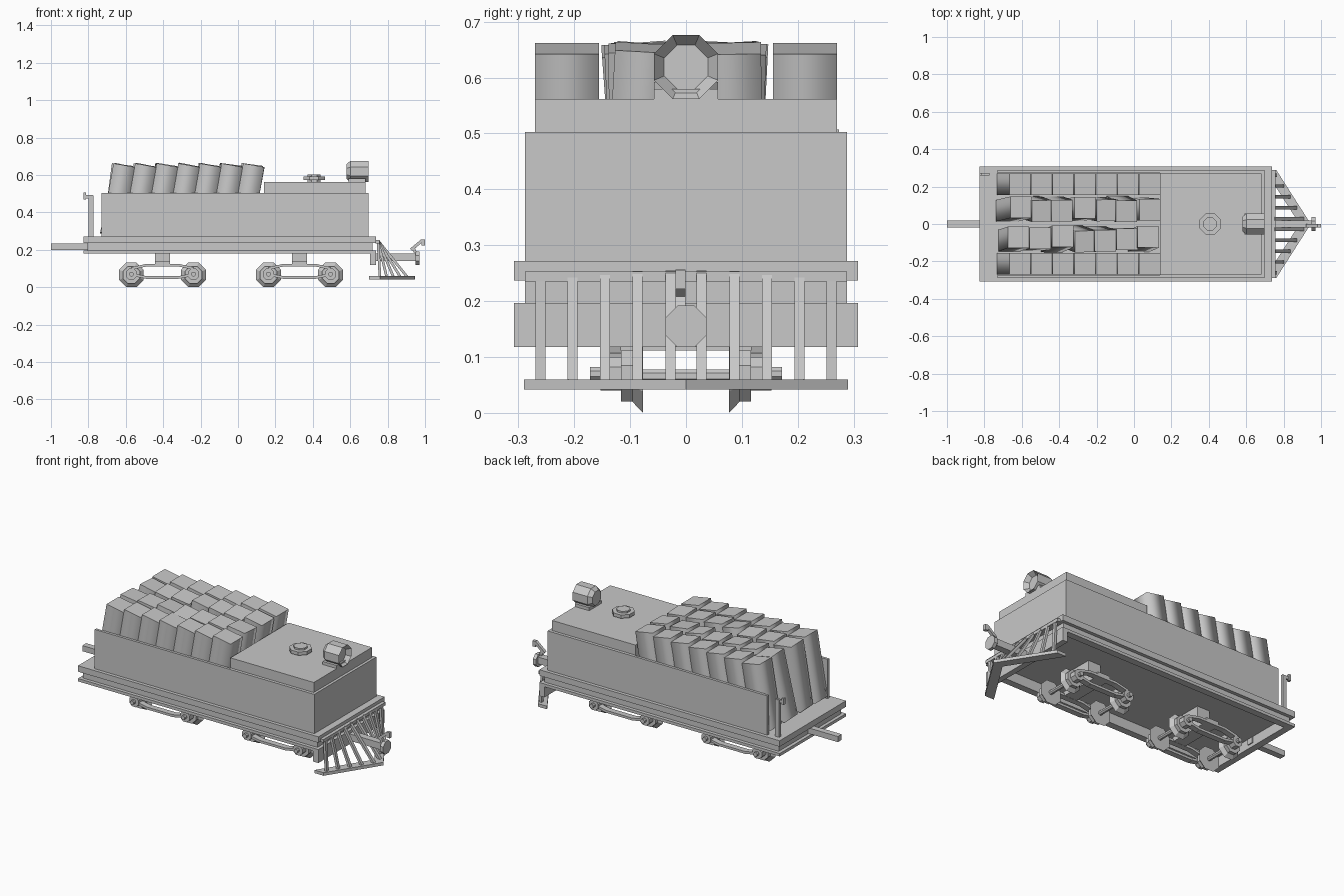
import bpy, bmesh, math, random
from mathutils import Matrix, Vector

if "Cube" in bpy.data.objects:
    bpy.data.objects.remove(bpy.data.objects["Cube"])

random.seed(4)
grey = bpy.data.materials.new("plain_grey")
grey.diffuse_color = (0.58, 0.58, 0.58, 1)
grey.use_nodes = True
grey.node_tree.nodes["Principled BSDF"].inputs["Base Color"].default_value = grey.diffuse_color


def finish(name, bm):
    bmesh.ops.recalc_face_normals(bm, faces=bm.faces[:])
    me = bpy.data.meshes.new(name)
    bm.to_mesh(me)
    bm.free()
    me.materials.append(grey)
    ob = bpy.data.objects.new(name, me)
    bpy.context.collection.objects.link(ob)
    return ob


def add_box(bm, x0, x1, y0, y1, z0, z1):
    m = Matrix.Translation(((x0 + x1) / 2, (y0 + y1) / 2, (z0 + z1) / 2))
    bmesh.ops.create_cube(bm, size=1, matrix=m @ Matrix.Diagonal((x1 - x0, y1 - y0, z1 - z0, 1)))


def box(name, *dims):
    bm = bmesh.new()
    add_box(bm, *dims)
    return finish(name, bm)


def ring(name, x0, x1, y, z0, z1, w):
    """Rectangular frame, open in the middle, w wide."""
    bm = bmesh.new()
    add_box(bm, x0, x1, y - w, y, z0, z1)
    add_box(bm, x0, x1, -y, w - y, z0, z1)
    add_box(bm, x0, x0 + w, w - y, y - w, z0, z1)
    add_box(bm, x1 - w, x1, w - y, y - w, z0, z1)
    return finish(name, bm)


def add_beam(bm, p, q, wy, h):
    """Bar from p to q, wy wide across y and h thick."""
    p, q = Vector(p), Vector(q)
    d = (q - p).normalized()
    side = Vector((0, 1, 0))
    up = d.cross(side).normalized()
    m = Matrix((d, side, up)).transposed().to_4x4()
    m.translation = (p + q) / 2
    bmesh.ops.create_cube(bm, size=1, matrix=m @ Matrix.Diagonal(((q - p).length, wy, h, 1)))


def add_lathe(bm, profile, loc, axis, n=8):
    """Spin (apothem, distance) points around an axis as an n-sided solid."""
    rot = Vector((0, 0, 1)).rotation_difference(Vector(axis)).to_matrix()
    k = 1 / math.cos(math.pi / n)
    rings = []
    for r, t in profile:
        loop = []
        for i in range(n):
            a = (i + 0.5) * 2 * math.pi / n
            loop.append(bm.verts.new(rot @ Vector((r * k * math.cos(a), r * k * math.sin(a), t)) + Vector(loc)))
        rings.append(loop)
    for a, b in zip(rings, rings[1:]):
        for i in range(n):
            j = (i + 1) % n
            bm.faces.new((a[i], a[j], b[j], b[i]))
    bm.faces.new(rings[0])
    bm.faces.new(rings[-1])


def lathe(name, profile, loc, axis):
    bm = bmesh.new()
    add_lathe(bm, profile, loc, axis)
    return finish(name, bm)


# underframe: deck on open channel-section sills
box("deck", -0.825, 0.738, -0.308, 0.308, 0.237, 0.272)
ring("sill_web", -0.805, 0.718, 0.288, 0.195, 0.238, 0.02)
ring("sill_bottom_flange", -0.825, 0.738, 0.308, 0.18, 0.197, 0.04)
box("front_rail", 0.735, 0.757, -0.288, 0.288, 0.235, 0.253)
box("front_cross_bar", 0.705, 0.738, -0.308, 0.308, 0.118, 0.18)
box("rear_drawbar", -1.0, -0.78, -0.018, 0.018, 0.2, 0.233)

# water tank and open log bunker
box("water_tank", 0.14, 0.698, -0.288, 0.288, 0.27, 0.503)
box("tank_top", 0.14, 0.682, -0.27, 0.27, 0.50, 0.562)
for s, name in ((1, "back"), (-1, "front")):
    y0, y1 = sorted((s * 0.273, s * 0.288))
    box(f"bunker_wall_{name}", -0.73, 0.142, y0, y1, 0.27, 0.503)

# leaning square logs: four rows of seven, inner rows tilted irregularly
for row, y in enumerate((-0.213, -0.08, 0.08, 0.213)):
    for col in range(7):
        inner = row in (1, 2)
        side_tilt = random.uniform(-5, 5) if inner else 0
        lean = 10 + (random.uniform(-3, 2) if inner else 0)
        bm = bmesh.new()
        add_box(bm, -0.0575, 0.0575, -0.0575, 0.0575, -0.19, 0.19)
        for f in bm.faces:
            f.smooth = abs(f.normal.z) < 0.5
        m = (Matrix.Translation((-0.642 + col * 0.1155, y, 0.465))
             @ Matrix.Rotation(math.radians(side_tilt), 4, 'X')
             @ Matrix.Rotation(math.radians(lean), 4, 'Y'))
        bm.transform(m)
        finish(f"log_{row}_{col}", bm)

# water filler cap
lathe("filler_stem", [(0.035, 0), (0.035, 0.042)], (0.407, 0, 0.56), (0, 0, 1))
lathe("filler_lid", [(0.057, 0), (0.057, 0.02)], (0.407, 0, 0.572), (0, 0, 1))

# headlight with tapered back and recessed lens
lathe("headlight", [(0.04, 0), (0.057, 0.022), (0.057, 0.117), (0.039, 0.092)],
      (0.58, 0, 0.619), (1, 0, 0))
box("headlight_base", 0.59, 0.682, -0.057, 0.057, 0.56, 0.58)

# brake handle at the rear
bm = bmesh.new()
add_box(bm, -0.798, -0.772, 0.258, 0.274, 0.27, 0.49)
add_box(bm, -0.825, -0.774, 0.26, 0.272, 0.475, 0.492)
add_box(bm, -0.827, -0.812, 0.258, 0.274, 0.47, 0.507)
finish("brake_handle", bm)

# cowcatcher: V-shaped foot and sloping bars
bm = bmesh.new()
outline = [(0.945, 0), (0.76, 0.29), (0.70, 0.29), (0.885, 0), (0.70, -0.29), (0.76, -0.29)]
foot = bm.faces.new([bm.verts.new((x, y, 0.042)) for x, y in outline])
ext = bmesh.ops.extrude_face_region(bm, geom=[foot])
bmesh.ops.translate(bm, vec=(0, 0, 0.018), verts=[v for v in ext["geom"] if isinstance(v, bmesh.types.BMVert)])
finish("cowcatcher_foot", bm)
bm = bmesh.new()
for y in (0.028, 0.087, 0.145, 0.203, 0.26):
    for s in (1, -1):
        add_beam(bm, (0.748, s * y, 0.25), (0.925 - 0.185 * y / 0.29, s * y, 0.052), 0.018, 0.014)
finish("cowcatcher_bars", bm)

# front coupler with lifting link
box("coupler_shaft", 0.73, 0.96, -0.02, 0.02, 0.14, 0.18)
lathe("coupler_head", [(0.037, 0), (0.037, 0.02)], (0.95, 0, 0.155), (1, 0, 0))
bm = bmesh.new()
add_beam(bm, (0.955, -0.01, 0.17), (0.935, -0.01, 0.215), 0.018, 0.016)
add_beam(bm, (0.925, -0.01, 0.2), (0.985, -0.01, 0.25), 0.018, 0.016)
add_beam(bm, (0.99, -0.01, 0.255), (0.99, -0.01, 0.222), 0.018, 0.02)
finish("coupler_link", bm)

# two four-wheel trucks
for label, cx in (("rear", -0.404), ("front", 0.329)):
    box(f"{label}_truck_pivot", cx - 0.04, cx + 0.04, -0.075, 0.075, 0.135, 0.24)
    box(f"{label}_truck_bolster", cx - 0.04, cx + 0.04, -0.15, 0.15, 0.112, 0.138)
    bars, wheels, boxes = bmesh.new(), bmesh.new(), bmesh.new()
    for s in (1, -1):
        for z_end, z_mid in ((0.1, 0.118), (0.068, 0.052)):
            pts = [(cx + dx, s * 0.133, z) for dx, z in
                   ((-0.166, z_end), (-0.085, z_mid), (0.085, z_mid), (0.166, z_end))]
            for p, q in zip(pts, pts[1:]):
                add_beam(bars, p, q, 0.034, 0.014)
        for dx in (-0.166, 0.166):
            # tapered flanged wheel, then bearing box and round cover
            add_lathe(wheels, [(0.066, 0.077), (0.046, 0.096), (0.046, 0.116)],
                      (cx + dx, 0, 0.066), (0, s, 0))
            add_lathe(boxes, [(0.03, 0.116), (0.03, 0.153), (0.012, 0.153), (0.012, 0.172)],
                      (cx + dx, 0, 0.07), (0, s, 0))
    for dx in (-0.166, 0.166):
        add_lathe(wheels, [(0.012, -0.08), (0.012, 0.08)], (cx + dx, 0, 0.066), (0, 1, 0))
    finish(f"{label}_truck_side_bars", bars)
    finish(f"{label}_truck_wheels", wheels)
    finish(f"{label}_truck_bearings", boxes)
